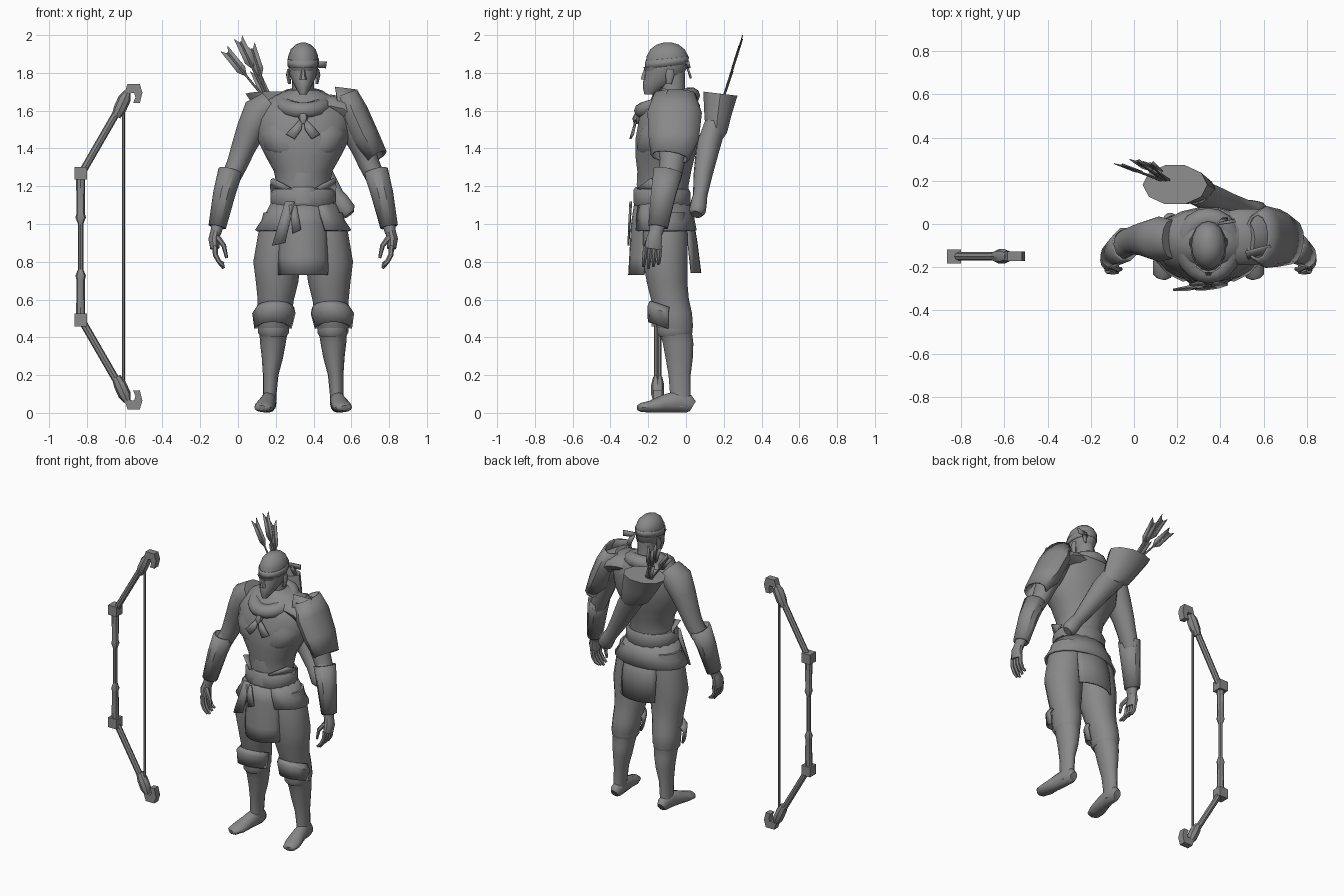
import bpy, bmesh, math
from mathutils import Vector as V

CX = 0.345  # centre line of the figure
grey = bpy.data.materials.new("grey")
grey.diffuse_color = (0.25, 0.25, 0.25, 1)


def finish(name, bm, thick=0, angle=40):
    bmesh.ops.recalc_face_normals(bm, faces=bm.faces)
    me = bpy.data.meshes.new(name)
    bm.to_mesh(me)
    bm.free()
    me.materials.append(grey)
    me.shade_smooth()
    me.set_sharp_from_angle(angle=math.radians(angle))
    ob = bpy.data.objects.new(name, me)
    bpy.context.collection.objects.link(ob)
    if thick:
        m = ob.modifiers.new("thickness", 'SOLIDIFY')
        m.thickness = thick
        m.offset = 0
    return ob


def tube(name, rings, n=12, flat=False, arc=None, thick=0, turn=0, angle=40, ref=None, tilt=0):
    """Loft ellipses (x, y, z, a, b); flat keeps them level (tilt slopes them in y); thick makes an open shell."""
    bm = bmesh.new()
    pts = [V(r[:3]) for r in rings]
    loops = []
    for i, r in enumerate(rings):
        t = (pts[min(i + 1, len(pts) - 1)] - pts[max(i - 1, 0)]).normalized()
        if flat:
            u, v = V((1, 0, 0)), V((0, 1, tilt))
        else:
            axis = ref or (V((0, 0, 1)) if abs(t.y) > 0.8 else V((0, 1, 0)))
            u = axis.cross(t).normalized()
            v = t.cross(u)
        lo, hi = arc or (0, 360)
        count = n + 1 if arc else n
        loop = []
        for k in range(count):
            w = math.radians(lo + (hi - lo) * k / n + turn)
            loop.append(bm.verts.new(pts[i] + u * r[3] * math.cos(w) + v * r[4] * math.sin(w)))
        loops.append(loop)
    for p, q in zip(loops, loops[1:]):
        for k in range(len(p) - (1 if arc else 0)):
            j = (k + 1) % len(p)
            bm.faces.new((p[k], p[j], q[j], q[k]))
    if not thick:
        bm.faces.new(loops[0])
        bm.faces.new(loops[-1])
    return finish(name, bm, thick, angle)


def plate(name, pts, thick=0.01):
    bm = bmesh.new()
    bm.faces.new([bm.verts.new(p) for p in pts])
    return finish(name, bm, thick)


def body(rings):  # (z, half width, centre y, half depth) on the centre line
    return [(CX, y, z, a, b) for z, a, y, b in rings]


def side(s, rings):  # offset x from the centre line to either side
    return [(CX + s * r[0],) + tuple(r[1:]) for r in rings]


# Torso, neck and head
tube("torso", body([(1.06, .16, -.12, .13), (1.2, .14, -.12, .135), (1.28, .155, -.115, .145),
                    (1.36, .2, -.11, .16), (1.45, .245, -.1, .17), (1.56, .255, -.085, .165),
                    (1.63, .225, -.07, .145), (1.68, .15, -.06, .11), (1.71, .08, -.06, .08)]), 18, True)
tube("neck", body([(1.62, .07, -.06, .07), (1.72, .058, -.07, .065), (1.8, .058, -.07, .065)]), 12, True)
tube("head", body([(1.685, .018, -.195, .025), (1.72, .04, -.17, .058), (1.75, .055, -.14, .088),
                   (1.79, .072, -.115, .103), (1.84, .079, -.103, .112), (1.89, .079, -.098, .11),
                   (1.925, .066, -.098, .09), (1.95, .04, -.097, .058), (1.96, .014, -.097, .024)]), 16, True)
tube("nose", body([(1.765, .02, -.22, .022), (1.79, .014, -.218, .018), (1.83, .008, -.205, .014)]), 6, True)
tube("brow", body([(1.81, .06, -.165, .055), (1.83, .066, -.168, .06)]), 10, True)
tube("headband", body([(1.835, .081, -.103, .113), (1.875, .081, -.1, .112)]), 16, True, thick=.006, tilt=.1)
for s in (-1, 1):
    tube("ear", side(s, [(.072, -.09, 1.74, .008, .014), (.079, -.085, 1.79, .012, .024),
                         (.076, -.083, 1.82, .008, .018)]), 8, True)
plate("headband_tail", [(.39, .0, 1.86), (.47, .012, 1.86), (.465, .02, 1.825), (.40, .005, 1.83)])
plate("headband_tail_low", [(.385, .0, 1.85), (.42, .005, 1.84), (.435, .025, 1.78), (.41, .025, 1.77)])

# Rolled collar that dips at the front, with a knotted scarf
collar = []
for k in range(21):
    w = math.radians(k * 18)
    collar.append((CX + .108 * math.cos(w), -.1 + .125 * math.sin(w),
                   1.64 + .04 * math.sin(w), .05, .045))
tube("collar", collar, 10, ref=V((0, 0, 1)))
tube("scarf_knot", body([(1.53, .012, -.265, .012), (1.56, .025, -.262, .022), (1.59, .02, -.25, .018)]), 8, True)
for s in (-1, 1):
    plate("scarf_tail", [V((CX + s * x, y, z)) for x, y, z in
                         [(0, -.26, 1.57), (.09, -.28, 1.475), (.045, -.295, 1.45), (.01, -.28, 1.5)]])
    # Chest muscle and waist flaps
    tube("chest", side(s, [(.07, -.14, 1.345, .07, .09), (.09, -.135, 1.4, .12, .125),
                           (.1, -.13, 1.48, .135, .12), (.1, -.11, 1.57, .11, .1)]), 16, True, angle=60)
    plate("waist_flap", [V((CX + s * x, y, z)) for x, y, z in
                         [(.07, -.26, 1.19), (.165, -.19, 1.24), (.17, -.1, 1.2), (.165, -.13, 1.16)]], .015)
tube("belly_plate", body([(1.15, .085, -.2, .06), (1.21, .09, -.2, .066), (1.27, .075, -.2, .063)]), 8, True, turn=22.5)

# Belt, flared skirt and hanging cloths
tube("belt", body([(1.085, .158, -.125, .14), (1.1, .172, -.125, .152), (1.165, .174, -.125, .152),
                   (1.185, .158, -.125, .142)]), 18, True, angle=50)
tube("belt_pad", body([(1.11, .085, -.23, .05), (1.18, .075, -.23, .05), (1.195, .06, -.23, .04)]), 10, True)
tube("skirt", body([(1.11, .165, -.125, .14), (1.04, .2, -.12, .155), (.965, .25, -.115, .165)]),
     16, True, arc=(-62, 242), thick=.014)
tube("apron", [(CX, -.12, 1.1, .135, .15), (CX, -.12, 1.0, .15, .165), (CX, -.13, .82, .155, .165),
               (CX, -.135, .73, .15, .165)], 8, True, arc=(212, 328), thick=.012)
tube("back_cloth", [(CX, -.1, 1.05, .15, .13), (CX, -.09, .9, .18, .145), (CX, -.08, .74, .18, .155)],
     8, True, arc=(45, 135), thick=.012)
plate("sash_tail_long", [(.25, -.29, 1.12), (.3, -.295, 1.12), (.25, -.305, .9), (.18, -.305, .885)])
plate("sash_tail_short", [(.27, -.295, 1.1), (.31, -.295, 1.1), (.335, -.303, .97), (.29, -.303, .95)])

for s in (-1, 1):
    # Legs with baggy trousers, knee guards and feet
    tube("leg", side(s, [(.11, -.11, 1.06, .1, .11), (.12, -.11, .95, .118, .12), (.138, -.11, .8, .126, .12),
                         (.138, -.1, .69, .112, .11), (.145, -.085, .6, .096, .103), (.15, -.068, .53, .09, .102),
                         (.157, -.06, .455, .087, .1),
                         (.157, -.055, .43, .075, .088), (.16, -.042, .37, .068, .083), (.163, -.036, .29, .056, .074),
                         (.172, -.034, .2, .041, .06), (.177, -.03, .1, .036, .056), (.18, -.03, .03, .036, .058)]),
         14, True)
    tube("trouser_cuff", side(s, [(.157, -.06, .405, .07, .085), (.157, -.06, .425, .082, .097),
                                  (.157, -.06, .45, .082, .097)]), 14, True)
    tube("knee_guard", side(s, [(.148, -.085, .555, .094, .1), (.155, -.09, .525, .108, .108),
                                (.16, -.09, .445, .092, .105)]), 8, True, arc=(182, 358), thick=.014, tilt=-.35)
    tube("foot", side(s, [(.178, .036, .035, .025, .03), (.178, .015, .048, .036, .048), (.182, -.05, .06, .04, .058),
                          (.193, -.12, .048, .046, .046), (.206, -.19, .033, .053, .031),
                          (.216, -.24, .028, .043, .024), (.22, -.255, .026, .02, .014)]), 12)
    # Arms, flared forearm guards and hands
    tube("upper_arm", side(s, [(.17, -.07, 1.64, .07, .09), (.23, -.07, 1.59, .092, .105),
                               (.275, -.07, 1.5, .078, .09), (.318, -.07, 1.4, .064, .075),
                               (.348, -.075, 1.32, .056, .066), (.39, -.09, 1.23, .05, .06)]), 12)
    tube("forearm", side(s, [(.36, -.08, 1.3, .048, .06), (.395, -.1, 1.22, .052, .062), (.428, -.13, 1.1, .044, .053),
                             (.453, -.15, 1.0, .034, .043), (.463, -.16, .95, .028, .036)]), 12)
    tube("forearm_guard", side(s, [(.385, -.095, 1.28, .06, .076), (.418, -.12, 1.16, .054, .064),
                                   (.455, -.148, .985, .042, .05)]), 10, thick=.01)
    tube("hand", side(s, [(.462, -.158, .965, .027, .034), (.472, -.168, .92, .03, .044),
                          (.468, -.175, .87, .024, .046)]), 10)
    tube("thumb", side(s, [(.455, -.19, .93, .016, .018), (.42, -.21, .885, .013, .014),
                           (.405, -.208, .82, .008, .009)]), 6)
    for k in range(4):
        y = -.215 + k * .026
        tip = .765 + .012 * abs(k - 1)
        tube("finger", side(s, [(.468, y, .885, .015, .014), (.464, y - .004, .835, .014, .013),
                                (.445, y - .008, .8, .012, .012), (.42, y - .01, tip, .008, .008)]), 6)

# Cape over one shoulder, with a standing flap and a padded yoke towards the neck
tube("shoulder_cape", [(.572, -.06, 1.69, .056, .105), (.61, -.06, 1.59, .074, .138),
                       (.67, -.065, 1.46, .072, .128), (.735, -.085, 1.355, .054, .098)], 12, thick=.012)
tube("cape_yoke", [(.4, -.06, 1.62, .055, .115), (.49, -.06, 1.625, .06, .13), (.56, -.06, 1.61, .065, .13),
                   (.62, -.06, 1.56, .06, .12)], 12)
plate("cape_flap", [(.515, -.13, 1.725), (.63, -.1, 1.71), (.66, -.13, 1.6), (.535, -.18, 1.6)])

# Quiver slung across the back, with arrows
tube("quiver", [(.59, .055, 1.05, .03, .03), (.575, .06, 1.07, .05, .045), (.54, .07, 1.125, .046, .042),
                (.52, .075, 1.15, .042, .038), (.45, .09, 1.26, .056, .05), (.36, .117, 1.41, .074, .064),
                (.29, .15, 1.51, .08, .06)], 12)
tube("quiver_mouth", [(.31, .155, 1.46, .06, .045), (.28, .16, 1.49, .1, .06), (.24, .168, 1.58, .125, .075),
                      (.19, .182, 1.69, .15, .095)], 10, True, tilt=-.12)
arrows = [(.0, .3, 1.99), (-.075, .28, 1.93), (.065, .29, 1.955), (.085, .25, 1.82)]
for x, y, z in arrows:
    base, tip = V((.17, .185, 1.63)), V((x, y, z))
    d = (tip - base).normalized()
    w = d.cross(V((0, 1, 0))).normalized()
    tube("arrow_shaft", [(*base, .006, .006), (*(tip - d * .03), .006, .006)], 6)
    for s in (-1, 1):
        plate("arrow_feather", [tip - d * .2, tip - d * .15 + w * s * .026, tip + w * s * .024, tip - d * .04], .004)

# Bow, mirrored about its middle height
BY, MID = -.15, .88
for s in (-1, 1):
    def up(rings):
        return [(x, BY, MID + s * h, a, b) for x, h, a, b in rings]
    tube("bow_limb", up([(-.833, .38, .02, .02), (-.625, .74, .02, .02)]), 8)
    tube("bow_block", up([(-.833, .355, .046, .046), (-.833, .422, .046, .046)]), 4, turn=45)
    tube("bow_grip", up([(-.833, .12, .014, .014), (-.833, .155, .028, .024), (-.833, .175, .022, .02),
                         (-.833, .36, .024, .024)]), 8)
    tube("bow_tip", up([(-.645, .69, .024, .024), (-.625, .73, .034, .034), (-.6, .785, .034, .034),
                        (-.585, .82, .018, .022)]), 8)
    hook = [(-.6, .815), (-.585, .862), (-.52, .862), (-.506, .815), (-.52, .76), (-.555, .762),
            (-.543, .79), (-.55, .815), (-.57, .812)]
    bm = bmesh.new()
    face = bm.faces.new([bm.verts.new((x, BY - .022, MID + s * h)) for x, h in hook])
    ext = bmesh.ops.extrude_face_region(bm, geom=[face])["geom"]
    bmesh.ops.translate(bm, vec=(0, .044, 0), verts=[g for g in ext if isinstance(g, bmesh.types.BMVert)])
    finish("bow_hook", bm)
tube("bow_handle", [(-.833, BY, MID - .16, .014, .014), (-.833, BY, MID + .16, .014, .014)], 8)
tube("bow_string", [(-.607, BY, MID - .75, .008, .008), (-.607, BY, MID + .75, .008, .008)], 6)
